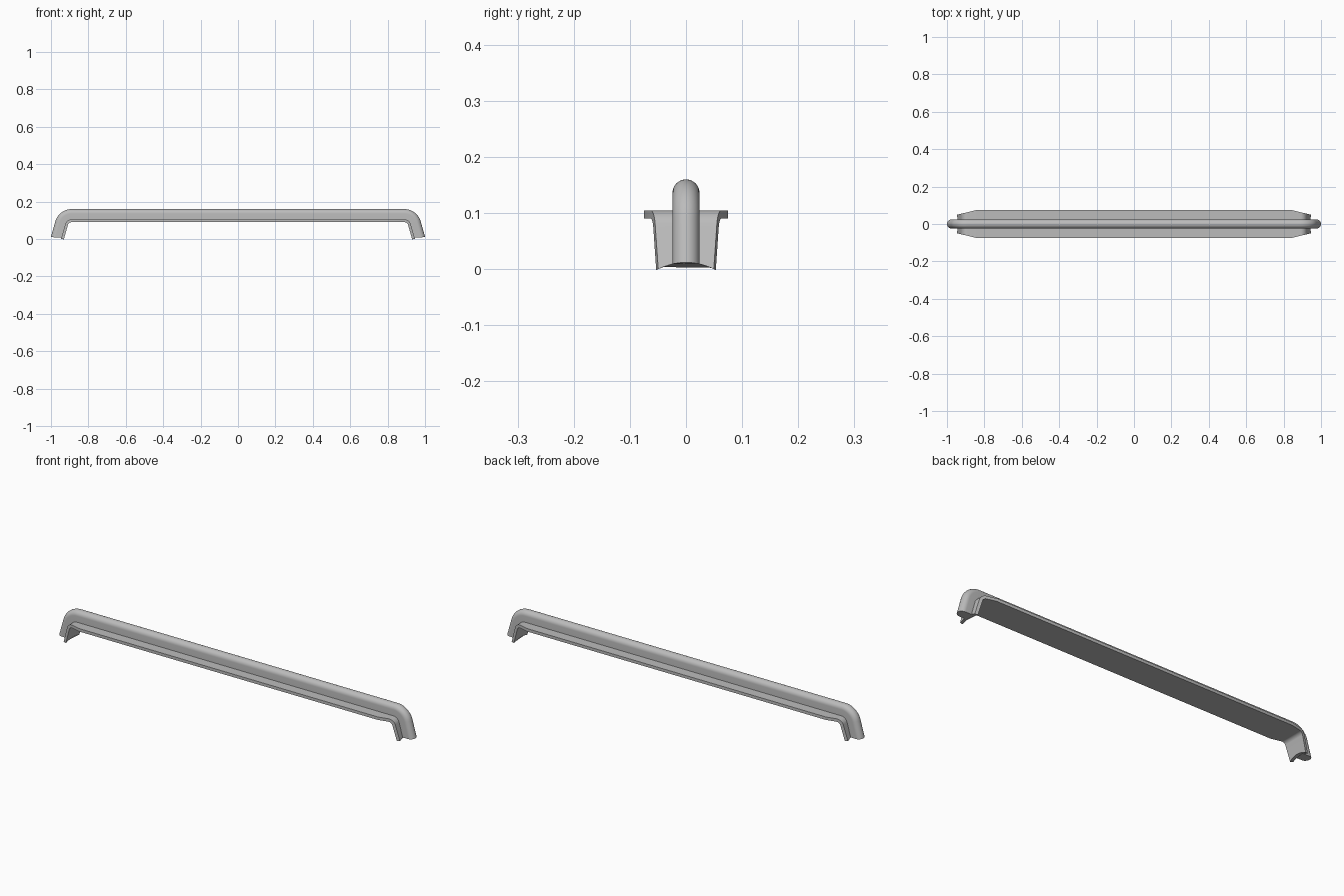
import bpy
import bmesh
from math import sin, cos, tan, radians, pi

if "Cube" in bpy.data.objects:
    bpy.data.objects.remove(bpy.data.objects["Cube"])

grey = bpy.data.materials.new("satin grey")
grey.use_nodes = True
colour = (0.5, 0.5, 0.5, 1)
grey.diffuse_color = colour
grey.node_tree.nodes["Principled BSDF"].inputs["Base Color"].default_value = colour

LEAN = radians(16)          # outward lean of the legs
BEND_X, BEND_Z = 0.89, 0.07  # centre of the corner bend
INNER = 0.02                # inside bend radius
TAPER_X = 0.84              # where the flange starts to narrow
STEPS = 12


def flange_half_width(x):
    return 0.075 - max(0, abs(x) - TAPER_X) * 0.24


def foot_height(y):
    # arched underside of the feet
    return 0.012 * (1 - (y / 0.05) ** 2)


def half_path():
    # stations from the right foot to the middle: (centre x, bend angle, is foot)
    yield BEND_X, LEAN, True
    for i in range(STEPS + 1):
        yield BEND_X, LEAN + (pi / 2 - LEAN) * i / STEPS, False
    yield TAPER_X, pi / 2, False


def point(station, side, across, depth, scaled):
    cx, angle, foot = station
    r = INNER + depth
    x, z = cx + r * cos(angle), BEND_Z + r * sin(angle)
    y = across * flange_half_width(x) if scaled else across
    if foot:
        for _ in range(3):
            y = across * flange_half_width(x) if scaled else across
            drop = z - foot_height(y)
            x, z = x + drop * tan(LEAN), z - drop
    return side * x, y, z


def sweep(name, section, scaled=False):
    half = list(half_path())
    path = [(s, -1) for s in half] + [(s, 1) for s in reversed(half)]
    bm = bmesh.new()
    rings = [[bm.verts.new(point(s, side, a, d, scaled)) for a, d in section]
             for s, side in path]
    n = len(section)
    for one, two in zip(rings, rings[1:]):
        for i in range(n):
            j = (i + 1) % n
            bm.faces.new((one[i], one[j], two[j], two[i]))
    bm.faces.new(rings[0])
    bm.faces.new(rings[-1])
    bmesh.ops.recalc_face_normals(bm, faces=bm.faces)
    mesh = bpy.data.meshes.new(name)
    bm.to_mesh(mesh)
    bm.free()
    mesh.materials.append(grey)
    obj = bpy.data.objects.new(name, mesh)
    bpy.context.collection.objects.link(obj)
    bpy.ops.object.select_all(action="DESELECT")
    obj.select_set(True)
    bpy.context.view_layer.objects.active = obj
    bpy.ops.object.shade_smooth_by_angle(angle=radians(30))
    return obj


# Rounded grip rail with bent legs
R = 0.024
crown = [(R * cos(pi * i / 16), 0.07 - R + R * sin(pi * i / 16)) for i in range(17)]
sweep("grip_rail", [(-R, 0.005), (R, 0.005)] + crown)

# Thin flange running along the inside of the rail
columns = [i / 6 for i in range(-6, 7)]
sweep("backing_flange",
      [(c, 0) for c in columns] + [(c, 0.015) for c in reversed(columns)], scaled=True)
